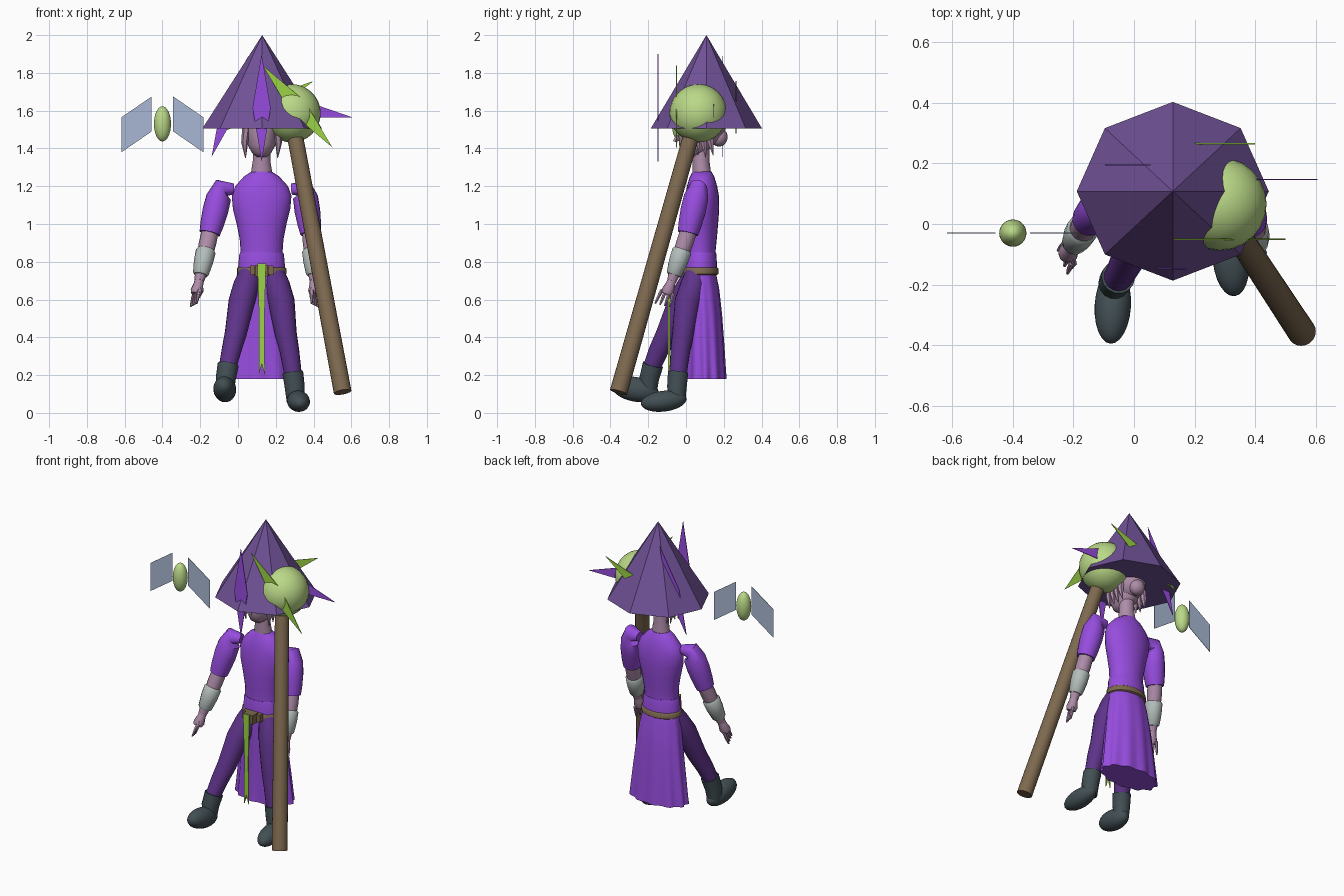
import bpy, bmesh, math
from mathutils import Vector, Matrix

if "Cube" in bpy.data.objects:
    bpy.data.objects.remove(bpy.data.objects["Cube"])


def material(name, r, g, b):
    lin = [((c + 0.055) / 1.055) ** 2.4 for c in (r, g, b)] + [1]
    m = bpy.data.materials.new(name)
    m.use_nodes = True
    m.diffuse_color = lin
    m.node_tree.nodes["Principled BSDF"].inputs["Base Color"].default_value = lin
    return m


HAT = material("dusky purple", .44, .32, .59)
DRESS = material("bright purple", .59, .3, .87)
LEGS = material("dark purple", .37, .2, .54)
BOOT = material("slate", .26, .31, .33)
WOOD = material("brown", .49, .41, .31)
ORB = material("pale green", .73, .85, .53)
LEAF = material("leaf green", .61, .83, .27)
SKIN = material("mauve skin", .68, .55, .66)
CUFF = material("light grey", .7, .74, .73)
WING = material("pale blue", .66, .72, .83)
CX = .125  # centre line of the figure


def finish(name, bm, mat, smooth=True):
    bmesh.ops.recalc_face_normals(bm, faces=bm.faces)
    me = bpy.data.meshes.new(name)
    bm.to_mesh(me)
    bm.free()
    me.materials.append(mat)
    ob = bpy.data.objects.new(name, me)
    bpy.context.collection.objects.link(ob)
    if smooth:
        bpy.ops.object.select_all(action='DESELECT')
        ob.select_set(True)
        bpy.context.view_layer.objects.active = ob
        bpy.ops.object.shade_smooth_by_angle(angle=math.radians(50))
    return ob


def skin_rings(name, rings, mat):
    """Bridge rings of points and cap both ends."""
    bm = bmesh.new()
    loops = [[bm.verts.new(p) for p in ring] for ring in rings]
    n = len(loops[0])
    for a, b in zip(loops, loops[1:]):
        for i in range(n):
            j = (i + 1) % n
            bm.faces.new((a[i], a[j], b[j], b[i]))
    bm.faces.new(loops[0])
    bm.faces.new(loops[-1])
    return finish(name, bm, mat)


def loft(name, sections, mat, n=24, wave=0):
    """Stack of level ellipses: (y, z, rx, ry), pleated more towards the last."""
    rings = []
    for k, (y, z, rx, ry) in enumerate(sections):
        w = wave * k / (len(sections) - 1)
        ring = []
        for i in range(n):
            a = math.tau * i / n
            s = 1 + w * math.cos(11 * a)
            ring.append((CX + rx * s * math.cos(a), y + ry * s * math.sin(a), z))
        rings.append(ring)
    return skin_rings(name, rings, mat)


def limb(name, points, mat, n=14):
    """Round tube through (x, y, z, radius) points."""
    pos = [Vector(p[:3]) for p in points]
    rings = []
    for k, p in enumerate(pos):
        d = pos[min(k + 1, len(pos) - 1)] - pos[max(k - 1, 0)]
        q = Vector((0, 0, -1)).rotation_difference(d)
        r = points[k][3]
        rings.append([p + q @ Vector((r * math.cos(math.tau * i / n),
                                      r * math.sin(math.tau * i / n), 0)) for i in range(n)])
    return skin_rings(name, rings, mat)


def ball(name, centre, size, mat, tilt=0, turn=0):
    bm = bmesh.new()
    m = (Matrix.Translation(centre) @ Matrix.Rotation(turn, 4, 'Z')
         @ Matrix.Rotation(tilt, 4, 'X') @ Matrix.Diagonal((*size, 1)))
    bmesh.ops.create_uvsphere(bm, u_segments=24, v_segments=16, radius=1, matrix=m)
    return finish(name, bm, mat)


def plate(name, outline, y, mat, thick=.004):
    """Thin upright plate from an (x, z) outline."""
    bm = bmesh.new()
    face = bm.faces.new([bm.verts.new((x, y - thick / 2, z)) for x, z in outline])
    out = bmesh.ops.extrude_face_region(bm, geom=[face])
    bmesh.ops.translate(bm, vec=(0, thick, 0),
                        verts=[v for v in out["geom"] if isinstance(v, bmesh.types.BMVert)])
    return finish(name, bm, mat, False)


def box(name, centre, size, mat):
    bm = bmesh.new()
    bmesh.ops.create_cube(bm, size=1, matrix=Matrix.Translation(centre) @ Matrix.Diagonal((*size, 1)))
    return finish(name, bm, mat, False)


# Hat: eight-sided cone
bm = bmesh.new()
bmesh.ops.create_cone(bm, cap_ends=True, segments=8, radius1=1, radius2=0, depth=.495,
                      matrix=Matrix.Translation((CX + .003, .108, 1.7525)) @ Matrix.Diagonal((.317, .295, 1, 1)))
finish("hat", bm, HAT, False)

# Shards: slim diamonds standing through hat and orb
for name, a, b, y, mat in (
        ("front_shard", (.125, 1.9), (.125, 1.33), -.148, DRESS),
        ("orb_shard", (.13, 1.84), (.5, 1.405), -.05, LEAF),
        ("side_shard", (.605, 1.565), (.04, 1.66), .147, DRESS),
        ("rear_green_shard", (.4, 1.757), (-.11, 1.48), .265, LEAF),
        ("rear_shard", (.055, 1.89), (-.14, 1.355), .195, DRESS)):
    a, b = Vector(a), Vector(b)
    side = (b - a).orthogonal().normalized() * .048
    mid = (a + b) / 2
    plate(name, (a, mid + side, b, mid - side), y, mat)

# Staff and orb
limb("staff", [(.29, .045, 1.53, .042), (.554, -.357, .11, .047)], WOOD, 20)
ball("staff_orb", (.284, .066, 1.586), (.154, .154, .154), ORB)

# Small winged companion
ball("companion_body", (-.4, -.03, 1.53), (.045, .045, .093), ORB)
for name, s in (("companion_left_wing", 1), ("companion_right_wing", -1)):
    plate(name, [(-.4 + s * x, z) for x, z in ((.057, 1.675), (.217, 1.565), (.217, 1.38), (.057, 1.49))],
          -.03, WING, .003)

# Head, hair and neck
loft("neck", [(.08, 1.42, .045, .045), (.08, 1.33, .047, .045), (.085, 1.25, .06, .05)], SKIN)
loft("head", [(.04, 1.355, .025, .03), (.042, 1.375, .05, .062), (.055, 1.42, .075, .092),
              (.065, 1.5, .085, .105), (.07, 1.58, .075, .095), (.07, 1.64, .03, .04)], SKIN)
limb("nose", [(CX, -.045, 1.47, .008), (CX, -.058, 1.435, .014)], SKIN, 6)
ball("hair_back", (CX, .11, 1.52), (.095, .1, .11), SKIN)
ball("hair_bun", (CX, .175, 1.46), (.05, .045, .05), SKIN)
for s in (-1, 1):
    for i in range(4):
        limb("hair_lock", [(CX + s * .08, .02 + .035 * i, 1.52, .022),
                           (CX + s * .09, .02 + .037 * i, 1.43, .018),
                           (CX + s * .085, .025 + .04 * i, 1.35 + .012 * (i % 2), .002)], SKIN, 6)

# Bodice, peplum, skirt and belt
loft("bodice", [(.085, 1.277, .055, .05), (.085, 1.25, .095, .065), (.085, 1.2, .14, .08),
                (.085, 1.15, .158, .089), (.083, 1.08, .152, .093), (.08, 1.0, .132, .09),
                (.078, .92, .116, .085), (.075, .84, .11, .08), (.075, .77, .115, .083)], DRESS)
loft("peplum", [(.075, .85, .113, .083), (.075, .84, .118, .086), (.075, .765, .125, .09)], DRESS)
loft("belt", [(.075, .77, .125, .09), (.075, .765, .131, .096),
              (.075, .735, .131, .096), (.075, .728, .12, .085)], WOOD)
loft("skirt", [(.078, .75, .118, .078), (.085, .66, .138, .09), (.095, .52, .158, .095),
               (.1, .35, .178, .102), (.103, .22, .192, .106), (.103, .18, .196, .108)], DRESS, 88, .05)
box("buckle", (CX, -.045, .753), (.07, .06, .06), WOOD)
for s in (-1, 1):
    box("belt_loop", (CX + s * .05, -.025, .755), (.025, .03, .05), WOOD)
plate("sash", [(.102, .79), (.148, .79), (.14, .5), (.142, .2), (.126, .26), (.11, .2), (.112, .5)],
      -.09, LEAF, .008)

# Legs and boots
limb("right_leg", [(.07, .06, .76, .055), (.045, .025, .68, .068), (.02, -.025, .59, .07),
                   (-.012, -.1, .42, .058), (-.035, -.145, .33, .052), (-.06, -.19, .22, .045)], LEGS, 20)
limb("left_leg", [(.18, .06, .76, .055), (.205, .04, .68, .068), (.23, .01, .59, .07),
                  (.253, -.015, .42, .058), (.272, -.03, .33, .052), (.295, -.045, .18, .045)], LEGS, 20)
limb("right_boot_shaft", [(-.052, -.175, .255, .056), (-.065, -.195, .18, .053), (-.068, -.2, .1, .045)], BOOT)
ball("right_boot_foot", (-.07, -.27, .125), (.06, .128, .065), BOOT, -.2, -.06)
limb("left_boot_shaft", [(.29, -.042, .215, .055), (.3, -.048, .14, .053), (.305, -.05, .06, .047)], BOOT)
ball("left_boot_foot", (.32, -.118, .062), (.06, .122, .055), BOOT, .12, .1)

# Arms: shoulder, elbow, wrist and fingertip of each side
for side, sh, el, wr, tip in (
        ("right", (-.055, .065, 1.17), (-.15, .015, .95), (-.205, -.075, .7), (-.235, -.125, .57)),
        ("left", (.315, .065, 1.17), (.385, .01, .95), (.405, -.075, .7), (.405, -.125, .57))):
    sh, el, wr, tip = map(Vector, (sh, el, wr, tip))
    out = -1 if side == "right" else 1

    def along(a, b, stops):
        return [(*a.lerp(b, t), r) for t, r in stops]

    top = sh + Vector((out * .035, 0, .02))
    limb(side + "_sleeve", [(*(sh + Vector((-out * .03, .01, .015))), .03)]
         + along(top, el, ((0, .05), (.2, .066), (.5, .068), (.8, .062), (1, .055))), DRESS, 18)
    limb(side + "_forearm", along(el, wr, ((-.1, .045), (.2, .046), (.6, .04), (1, .026))), SKIN)
    limb(side + "_bracer", along(el, wr, ((.34, .045), (.38, .053), (.6, .051), (.85, .042), (.88, .036))), CUFF)
    limb(side + "_palm", along(wr, tip, ((-.1, .024), (.15, .026), (.4, .034), (.55, .028))), SKIN, 10)
    for i in range(4):
        off = Vector((out * .007, .017, -.004)) * (i - 1.5)
        limb(side + "_finger", along(wr + off, tip + off * 1.5, ((.45, .01), (.75, .009), (1, .005))), SKIN, 6)
    limb(side + "_thumb", [(*wr.lerp(tip, .2), .013), (*(wr.lerp(tip, .45) + Vector((-out * .02, -.035, 0))), .01),
                           (*(wr.lerp(tip, .7) + Vector((-out * .02, -.035, 0))), .005)], SKIN, 6)
